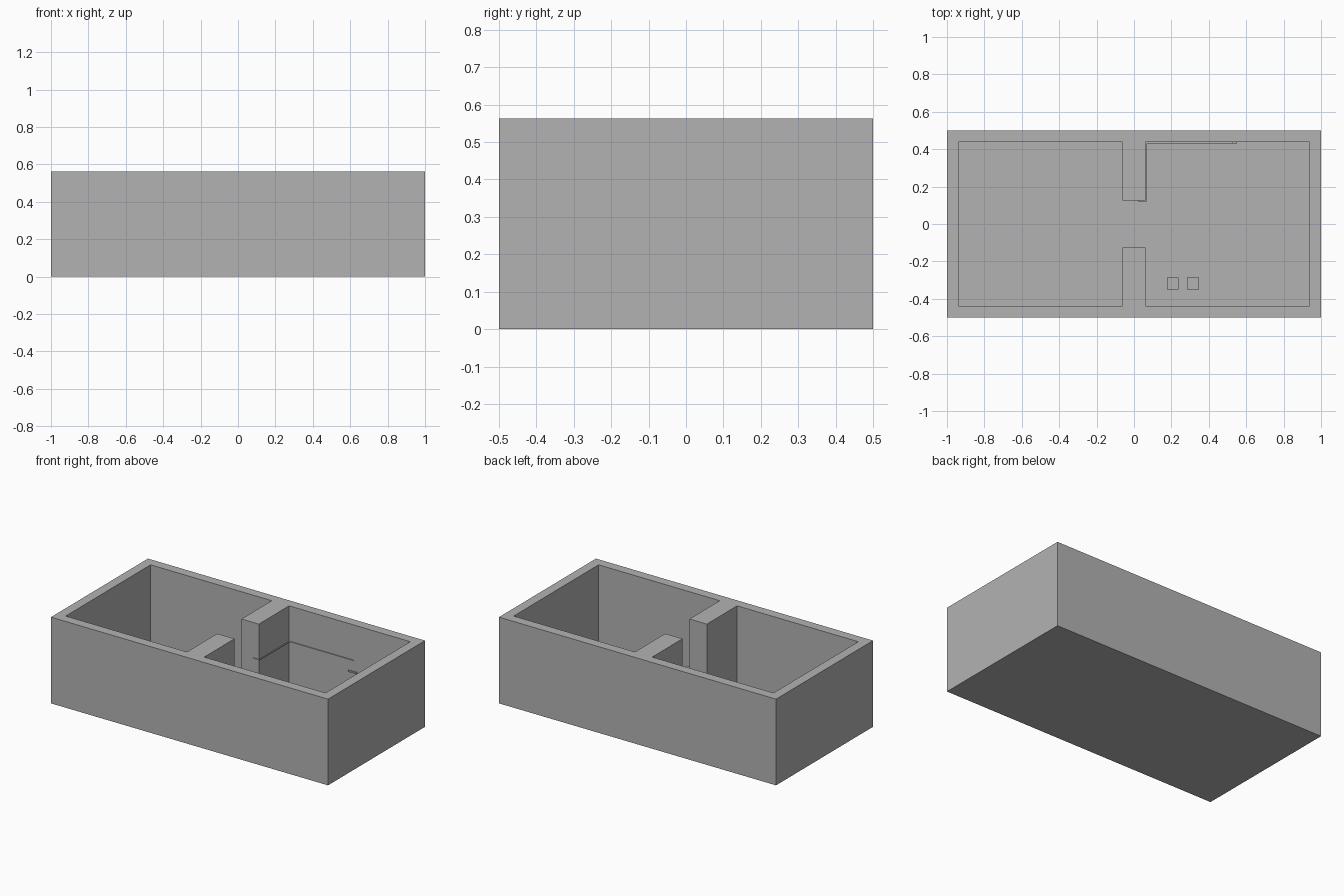
import bpy, bmesh
from mathutils import Vector

if "Cube" in bpy.data.objects:
    bpy.data.objects.remove(bpy.data.objects["Cube"])

T = 0.0625            # wall thickness, also floor thickness
H = 0.5625            # total height

grey = bpy.data.materials.new("plain_grey")
grey.diffuse_color = (0.45, 0.45, 0.45, 1)
grey.use_nodes = True
grey.node_tree.nodes["Principled BSDF"].inputs["Base Color"].default_value = grey.diffuse_color


def finish(bm, name):
    bmesh.ops.recalc_face_normals(bm, faces=bm.faces)
    me = bpy.data.meshes.new(name)
    bm.to_mesh(me)
    bm.free()
    me.materials.append(grey)
    ob = bpy.data.objects.new(name, me)
    bpy.context.collection.objects.link(ob)
    return ob


def box(name, centre, size):
    bm = bmesh.new()
    bmesh.ops.create_cube(bm, size=1)
    bmesh.ops.scale(bm, vec=size, verts=bm.verts)
    bmesh.ops.translate(bm, vec=centre, verts=bm.verts)
    return finish(bm, name)


# two-room shell: outer box with an H-shaped cavity (walls, divider stubs, floor)
bm = bmesh.new()


def tray(profile, z):
    """Side faces and a floor cap; returns the edges of the open top loop."""
    lo = [bm.verts.new((x, y, z)) for x, y in profile]
    hi = [bm.verts.new((x, y, H)) for x, y in profile]
    bm.faces.new(lo)
    n = len(lo)
    for i in range(n):
        j = (i + 1) % n
        bm.faces.new((lo[i], lo[j], hi[j], hi[i]))
    return [bm.edges.get((hi[i], hi[(i + 1) % n])) for i in range(n)]


ix, iy, door = 1 - T, 0.5 - T, 0.125
quarter = [(ix, iy), (T, iy), (T, door)]
half = quarter + [(-x, y) for x, y in reversed(quarter)]
cavity = half + [(x, -y) for x, y in reversed(half)]
outer = [(1, 0.5), (-1, 0.5), (-1, -0.5), (1, -0.5)]
rim = tray(outer, 0) + tray(cavity, T)
bmesh.ops.triangle_fill(bm, edges=rim, use_beauty=True, use_dissolve=True)
finish(bm, "room_shell")

# two small blocks on the floor of the right room
for i, x in enumerate((0.208, 0.315)):
    box(f"floor_block_{i + 1}", (x, -0.318, T * 1.5), (T, T, T))

# thin cord running round the divider end and along the back wall
R = 0.003
path = [(0.025, door - R), (T + R, door - R), (T + R, iy - R), (0.525, iy - R)]
for i, (a, b) in enumerate(zip(path, path[1:])):
    a, b = Vector((*a, 0.33)), Vector((*b, 0.33))
    d = b - a
    box(f"wall_cord_{i + 1}", (a + b) / 2,
        (abs(d.x) + 2 * R, abs(d.y) + 2 * R, 2 * R))

# small catch on the back wall
box("wall_catch", (0.522, iy - 0.004, 0.255), (0.06, 0.008, 0.01))
